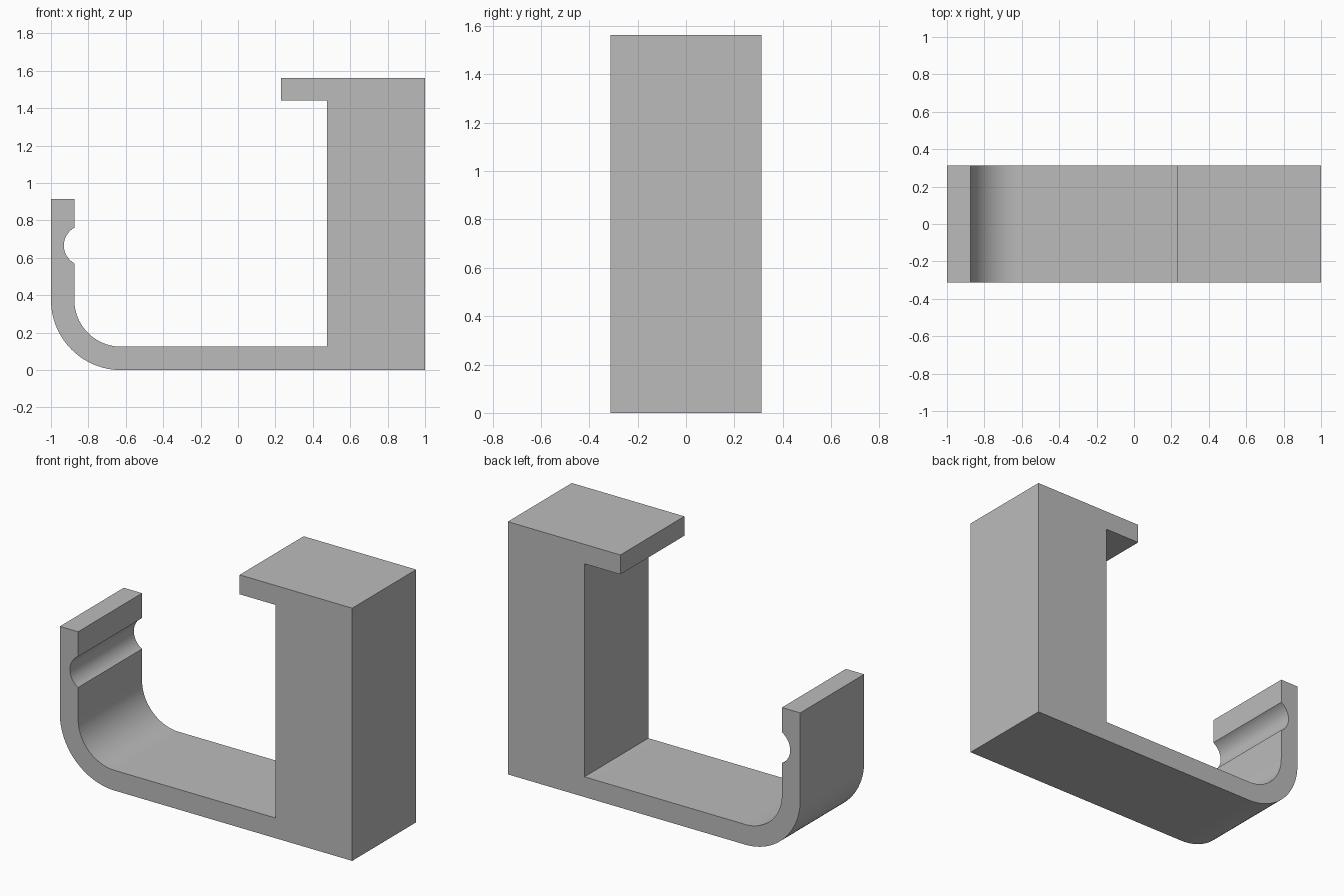
import bpy, bmesh, math

if "Cube" in bpy.data.objects:
    bpy.data.objects.remove(bpy.data.objects["Cube"])

HALF_WIDTH = 0.3125
WALL = 0.125
OUTER_R = 0.375


def arc(cx, cz, r, start, end, steps):
    """Points on an arc in the x-z plane, angles in degrees."""
    angles = [math.radians(start + (end - start) * i / steps) for i in range(steps + 1)]
    return [(cx + r * math.cos(a), cz + r * math.sin(a)) for a in angles]


# Side profile, counter-clockwise from the lower right corner
bend = OUTER_R
inner_x = -1 + WALL
notch_r, notch_x, notch_z = 0.109, -0.822, 0.666
notch_a = math.degrees(math.acos((inner_x - notch_x) / notch_r))

profile = [(1, 0), (1, 1.5625), (0.23, 1.5625), (0.23, 1.4425),   # post and top lip
           (0.476, 1.4425), (0.476, WALL)]
profile += arc(-1 + bend, bend, bend - WALL, 270, 180, 24)        # inner bend
profile += arc(notch_x, notch_z, notch_r, 360 - notch_a, notch_a, 20)  # round groove
profile += [(inner_x, 0.915), (-1, 0.915)]                        # arm tip
profile += arc(-1 + bend, bend, bend, 180, 270, 24)               # outer bend

# Extrude the profile across the width
bm = bmesh.new()
face = bm.faces.new([bm.verts.new((x, -HALF_WIDTH, z)) for x, z in profile])
result = bmesh.ops.extrude_face_region(bm, geom=[face])
moved = [v for v in result["geom"] if isinstance(v, bmesh.types.BMVert)]
bmesh.ops.translate(bm, verts=moved, vec=(0, 2 * HALF_WIDTH, 0))
bmesh.ops.recalc_face_normals(bm, faces=bm.faces)
mesh = bpy.data.meshes.new("hook_bracket")
bm.to_mesh(mesh)
bm.free()

bracket = bpy.data.objects.new("hook_bracket", mesh)
bpy.context.collection.objects.link(bracket)

# Plain grey finish
grey = bpy.data.materials.new("grey")
grey.diffuse_color = (0.5, 0.5, 0.5, 1)
grey.use_nodes = True
grey.node_tree.nodes["Principled BSDF"].inputs["Base Color"].default_value = grey.diffuse_color
mesh.materials.append(grey)

# Smooth bends, sharp corners
bpy.context.view_layer.objects.active = bracket
bracket.select_set(True)
bpy.ops.object.shade_smooth_by_angle(angle=math.radians(30))
